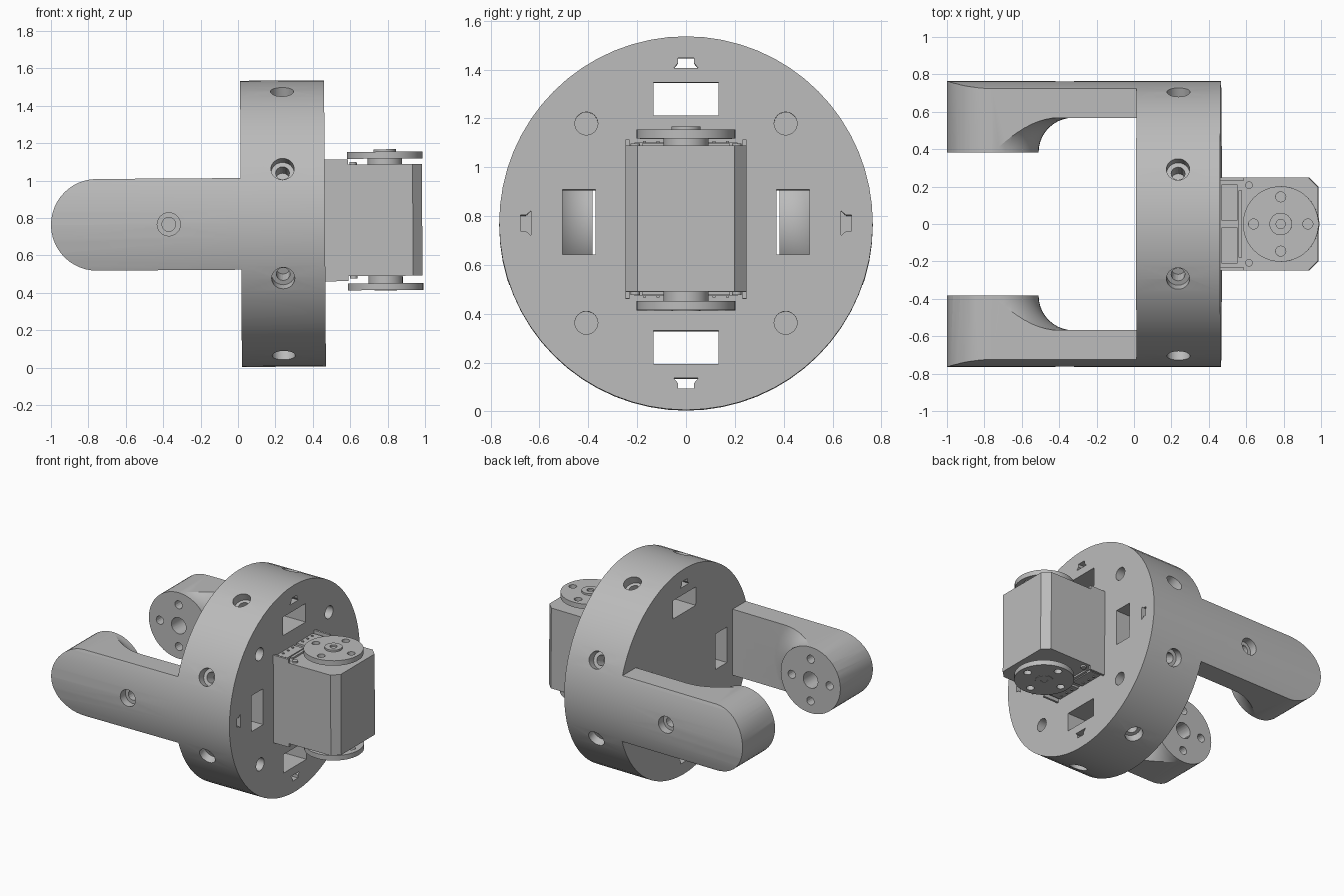
import bpy, bmesh
from math import pi, sin, cos
from mathutils import Vector, Matrix

if "Cube" in bpy.data.objects:
    bpy.data.objects.remove(bpy.data.objects["Cube"])

GREY = (0.5, 0.5, 0.5, 1)
mat = bpy.data.materials.new("plain grey")
mat.use_nodes = True
mat.diffuse_color = GREY
mat.node_tree.nodes["Principled BSDF"].inputs["Base Color"].default_value = GREY

ZC, R = 0.768, 0.765           # hub centre height and radius
X0, X1 = 0.016, 0.465          # hub back and front faces
TIP, PAD = -0.755, 0.245       # arm pivot x and pad radius
parts = []


def finish(name, bm):
    bmesh.ops.recalc_face_normals(bm, faces=bm.faces)
    me = bpy.data.meshes.new(name)
    bm.to_mesh(me)
    bm.free()
    me.materials.append(mat)
    ob = bpy.data.objects.new(name, me)
    bpy.context.collection.objects.link(ob)
    return ob


def rod(name, r, p, q, n=24):
    """Cylinder from p to q."""
    p, q = Vector(p), Vector(q)
    d = q - p
    rot = d.to_track_quat('Z', 'Y').to_matrix().to_4x4()
    bm = bmesh.new()
    bmesh.ops.create_cone(bm, cap_ends=True, segments=n, radius1=r, radius2=r,
                          depth=d.length, matrix=Matrix.Translation((p + q) / 2) @ rot)
    return finish(name, bm)


def prism(name, pts, d):
    """Closed outline of 3D points pushed along d."""
    bm = bmesh.new()
    face = bm.faces.new([bm.verts.new(p) for p in pts])
    ext = bmesh.ops.extrude_face_region(bm, geom=[face])["geom"]
    bmesh.ops.translate(bm, vec=d, verts=[v for v in ext if isinstance(v, bmesh.types.BMVert)])
    if not face.is_valid or len(face.edges[0].link_faces) < 2:
        bm.faces.new([v for v in bm.verts][:len(pts)])
    return finish(name, bm)


def box(name, x0, x1, y0, y1, z0, z1):
    return prism(name, [(x0, y0, z0), (x1, y0, z0), (x1, y1, z0), (x0, y1, z0)], (0, 0, z1 - z0))


def boolean(ob, tool, op='DIFFERENCE'):
    m = ob.modifiers.new("cut", 'BOOLEAN')
    m.operation, m.solver, m.object = op, 'EXACT', tool
    bpy.context.view_layer.objects.active = ob
    bpy.ops.object.modifier_apply(modifier=m.name)
    bpy.data.objects.remove(tool)


def screw_hole(ob, point, inward):
    """Counterbored blind hole."""
    p, d = Vector(point), Vector(inward)
    boolean(ob, rod("bore", 0.062, p - d * 0.1, p + d * 0.06))
    boolean(ob, rod("pilot", 0.037, p, p + d * 0.15, 16))


# Round hub with rim screws, windows, tabs and blind holes
hub = rod("hub_disc", R, (X0, 0, ZC), (X1, 0, ZC), 64)
for k in range(8):
    a = (k + 0.5) * pi / 4
    out = Vector((0, cos(a), sin(a)))
    screw_hole(hub, Vector((0.24, 0, ZC)) + out * R, -out)
for s in (-1, 1):
    y, z = sorted((s * 0.37, s * 0.505)), sorted((ZC + s * 0.44, ZC + s * 0.577))
    boolean(hub, box("side_window", -1, 1, *y, 0.64, 0.905))
    boolean(hub, box("end_window", -1, 1, -0.133, 0.133, *z))
    for t in (-1, 1):
        c = Vector((0, s * 0.408, ZC + t * 0.408))
        boolean(hub, rod("blind_hole", 0.047, c + Vector((X1 - 0.15, 0, 0)), c + Vector((1, 0, 0))))
TAB = [(-0.05, 0.635), (0.05, 0.635), (0.033, 0.655), (0.033, 0.677), (-0.033, 0.677), (-0.033, 0.655)]
for k in range(4):
    c, s = cos(k * pi / 2), sin(k * pi / 2)
    boolean(hub, prism("tab_slot", [(-1, u * c + v * s, ZC - u * s + v * c) for u, v in TAB], (2, 0, 0)))
parts.append(hub)


# Fork arms: rounded bar trimmed to the hub radius, with a filleted inner pad
def build_arm(name, s):
    arc = [pi / 2 + pi * i / 24 for i in range(25)]
    outline = [(TIP + PAD * cos(a), 0, ZC + PAD * sin(a)) for a in arc]
    outline += [(X0 + 0.01, 0, ZC - PAD), (X0 + 0.01, 0, ZC + PAD)]
    arm = prism(name, outline, (0, s, 0))
    boolean(arm, rod("hub_round", R, (-2, 0, ZC), (1, 0, ZC), 64), 'INTERSECT')
    f = 0.185
    prof = [(0, -0.2), (2, -0.2), (2, 0.568)]
    prof += [(PAD + f - f * sin(t), 0.383 + f * cos(t)) for t in [pi / 2 * i / 10 for i in range(11)]]
    prof += [(0, 0.383)]
    bm = bmesh.new()
    vs = [bm.verts.new((TIP + r, s * y, ZC)) for r, y in prof]
    es = [bm.edges.new(e) for e in zip(vs, vs[1:])]
    bmesh.ops.spin(bm, geom=vs + es, cent=(TIP, 0, ZC), axis=(0, 1, 0), angle=2 * pi, steps=48)
    bmesh.ops.remove_doubles(bm, verts=bm.verts, dist=1e-4)
    boolean(arm, finish("fillet_cutter", bm))
    boolean(arm, rod("pivot_hole", 0.06, (TIP, s * 0.2, ZC), (TIP, s * 0.56, ZC)))
    for k in range(4):
        a = k * pi / 2
        x, z = TIP + 0.155 * cos(a), ZC + 0.155 * sin(a)
        boolean(arm, rod("pad_hole", 0.03, (x, s * 0.2, z), (x, s * 0.56, z), 16))
    screw_hole(arm, (-0.37, s * R, ZC), (0, -s, 0))
    parts.append(arm)


build_arm("left_arm", 1)
build_arm("right_arm", -1)

# Motor case with chamfered outer corners
XF, W, C = 0.985, 0.248, 0.05
case = prism("motor_case", [(X1 - 0.01, -W, 0.485), (XF - C, -W, 0.485), (XF, C - W, 0.485),
                            (XF, W - C, 0.485), (XF - C, W, 0.485), (X1 - 0.01, W, 0.485)], (0, 0, 0.597))
parts.append(case)

# Ends of the case: sockets, rails, corner screws and round output plates
HX = 0.787
for label, s, face, mid in (("top", 1, 1.082, 1.112), ("bottom", -1, 0.485, 0.446)):
    def add(name, x0, x1, y0, y1, h):
        z = sorted((face - s * 0.01, face + s * h))
        parts.append(box(label + name, x0, x1, y0, y1, *z))

    for t, side in ((1, "left"), (-1, "right")):
        add("_rail_" + side, X1 - 0.01, 0.59, *sorted((t * 0.232, t * W)), 0.027)
        add("_socket_" + side, 0.47, 0.555, *sorted((t * 0.02, t * 0.21)), 0.015)
        parts.append(rod(label + "_screw_" + side, 0.02, (0.617, t * 0.208, face - s * 0.01),
                         (0.617, t * 0.208, face + s * 0.012), 16))
        for k in range(3):
            y = t * (0.06 + 0.055 * k)
            add(f"_pin_{side}_{k}", 0.488, 0.5, y - 0.006, y + 0.006, 0.022)
    add("_crossbar", 0.56, 0.58, -0.18, 0.18, 0.012)
    plate = rod(label + "_output_plate", 0.202, (HX, 0, mid), (HX, 0, mid + s * 0.037), 48)
    for k in range(4):
        a = k * pi / 2
        x, y = HX + 0.145 * cos(a), 0.145 * sin(a)
        boolean(plate, rod("plate_hole", 0.027, (x, y, mid - 0.1), (x, y, mid + 0.1), 16))
    parts.append(plate)
    parts.append(rod(label + "_axle", 0.092, (HX, 0, face - s * 0.01), (HX, 0, mid + s * 0.01), 32))
    hub_h = 0.05 if s > 0 else 0.04
    boss = rod(label + "_boss", 0.06, (HX, 0, mid + s * 0.01), (HX, 0, mid + s * hub_h), 32)
    boolean(boss, rod("boss_hole", 0.025, (HX, 0, mid + s * 0.025), (HX, 0, mid + s * 0.2), 16))
    parts.append(boss)

# Very slight lean of the whole assembly
lean = Matrix.Translation((0, 0, ZC)) @ Matrix.Rotation(-0.0065, 4, 'Y') @ Matrix.Translation((0, 0, -ZC))
for ob in parts:
    ob.data.transform(lean)
    ob.select_set(True)
bpy.context.view_layer.objects.active = hub
bpy.ops.object.shade_smooth_by_angle(angle=0.3)
